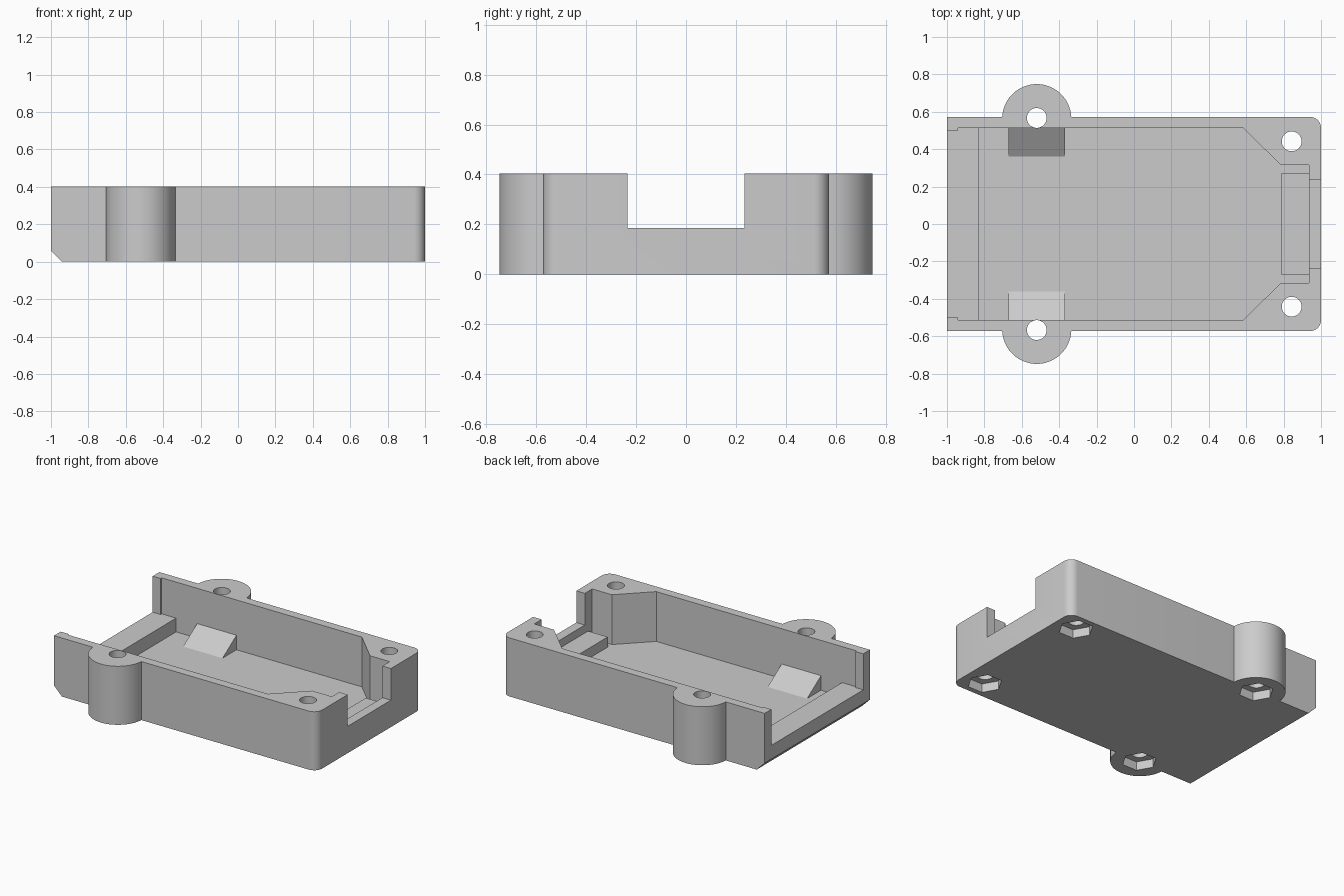
import bpy, bmesh, math
from mathutils import Vector

cube = bpy.data.objects.get("Cube")
if cube:
    bpy.data.objects.remove(cube, do_unlink=True)

HEIGHT, FLOOR, SILL = 0.403, 0.06, 0.155
SIDE, INNER = 0.573, 0.512
EAR_X, EAR_Y, EAR_R = -0.52, 0.563, 0.185

grey = bpy.data.materials.new("light grey plastic")
grey.use_nodes = True
color = (0.6, 0.6, 0.6, 1)
grey.diffuse_color = color
grey.node_tree.nodes["Principled BSDF"].inputs["Base Color"].default_value = color


def arc(cx, cy, r, a0, a1, n):
    """Points on an arc, angles in degrees."""
    angles = [math.radians(a0 + (a1 - a0) * i / n) for i in range(n + 1)]
    return [(cx + r * math.cos(a), cy + r * math.sin(a)) for a in angles]


def mirrored(half):
    """Close a +y half outline with its mirror image."""
    return half + [(x, -y) for x, y in reversed(half)]


def rect(x0, x1, y0, y1):
    return [(x0, y0), (x1, y0), (x1, y1), (x0, y1)]


def prism(name, pts, lo, hi, axis="z"):
    """Extrude an outline along z, an xz outline along y, or a yz outline along x."""
    place = {"z": lambda a, b, t: (a, b, t),
             "y": lambda a, b, t: (a, t, b),
             "x": lambda a, b, t: (t, a, b)}[axis]
    bm = bmesh.new()
    face = bm.faces.new([bm.verts.new(place(a, b, lo)) for a, b in pts])
    ext = bmesh.ops.extrude_face_region(bm, geom=[face])
    verts = [v for v in ext["geom"] if isinstance(v, bmesh.types.BMVert)]
    bmesh.ops.translate(bm, verts=verts, vec=Vector(place(0, 0, hi - lo)))
    bmesh.ops.recalc_face_normals(bm, faces=bm.faces)
    mesh = bpy.data.meshes.new(name)
    bm.to_mesh(mesh)
    bm.free()
    mesh.materials.append(grey)
    obj = bpy.data.objects.new(name, mesh)
    bpy.context.collection.objects.link(obj)
    return obj


def activate(obj):
    bpy.ops.object.select_all(action="DESELECT")
    obj.select_set(True)
    bpy.context.view_layer.objects.active = obj


def cut(obj, cutter):
    cutter.hide_render = True
    mod = obj.modifiers.new("cut", "BOOLEAN")
    mod.operation, mod.solver, mod.object = "DIFFERENCE", "EXACT", cutter
    activate(obj)
    bpy.ops.object.modifier_apply(modifier=mod.name)
    bpy.data.objects.remove(cutter, do_unlink=True)


# Tray body: rounded far corners and round screw ears on both sides
tilt = math.degrees(math.asin((SIDE - EAR_Y) / EAR_R))
outline = mirrored(arc(0.94, SIDE - 0.06, 0.06, 0, 90, 8)
                   + arc(EAR_X, EAR_Y, EAR_R, tilt, 180 - tilt, 32)
                   + [(-1, SIDE)])
body = prism("tray_body", outline, 0, HEIGHT)

# Main cavity, open at the sill end and narrowed between the corner screws
cavity = mirrored([(0.935, 0.315), (0.785, 0.315), (0.585, INNER),
                   (-0.94, INNER), (-0.94, 0.5), (-1.1, 0.5)])
cut(body, prism("cavity_cutter", cavity, FLOOR, 0.6))

# Cable notch in the end wall
cut(body, prism("notch_cutter", rect(0.9, 1.1, -0.235, 0.235), 0.185, 0.6))

# Chamfer under the open end
cut(body, prism("chamfer_cutter", [(-1.04, 0.1), (-1.04, -0.04), (-0.9, -0.04)],
                -0.7, 0.7, "y"))

# Screw holes with hexagonal nut pockets underneath
for x, y in ((EAR_X, 0.567), (0.843, 0.442)):
    for s in (1, -1):
        cut(body, prism("hole_cutter", arc(x, s * y, 0.053, 0, 348.75, 31), -0.1, 0.6))
        cut(body, prism("nut_cutter", arc(x, s * y, 0.11, 0, 300, 5), -0.1, 0.06))

activate(body)
bpy.ops.object.shade_smooth_by_angle(angle=math.radians(30))

# Raised sill across the open end
prism("end_sill", mirrored([(-0.83, INNER), (-0.94, INNER), (-0.94, 0.5), (-1, 0.5)]),
      FLOOR, SILL)

# Cable rest block inside the notch
prism("cable_rest", rect(0.785, 0.94, -0.27, 0.27), FLOOR - 0.01, 0.13)

# Sloped support ramps against the side walls
for side, s in (("left", 1), ("right", -1)):
    prism("support_ramp_" + side,
          [(s * 0.36, FLOOR), (s * INNER, FLOOR), (s * INNER, 0.16)],
          -0.67, -0.37, "x")
